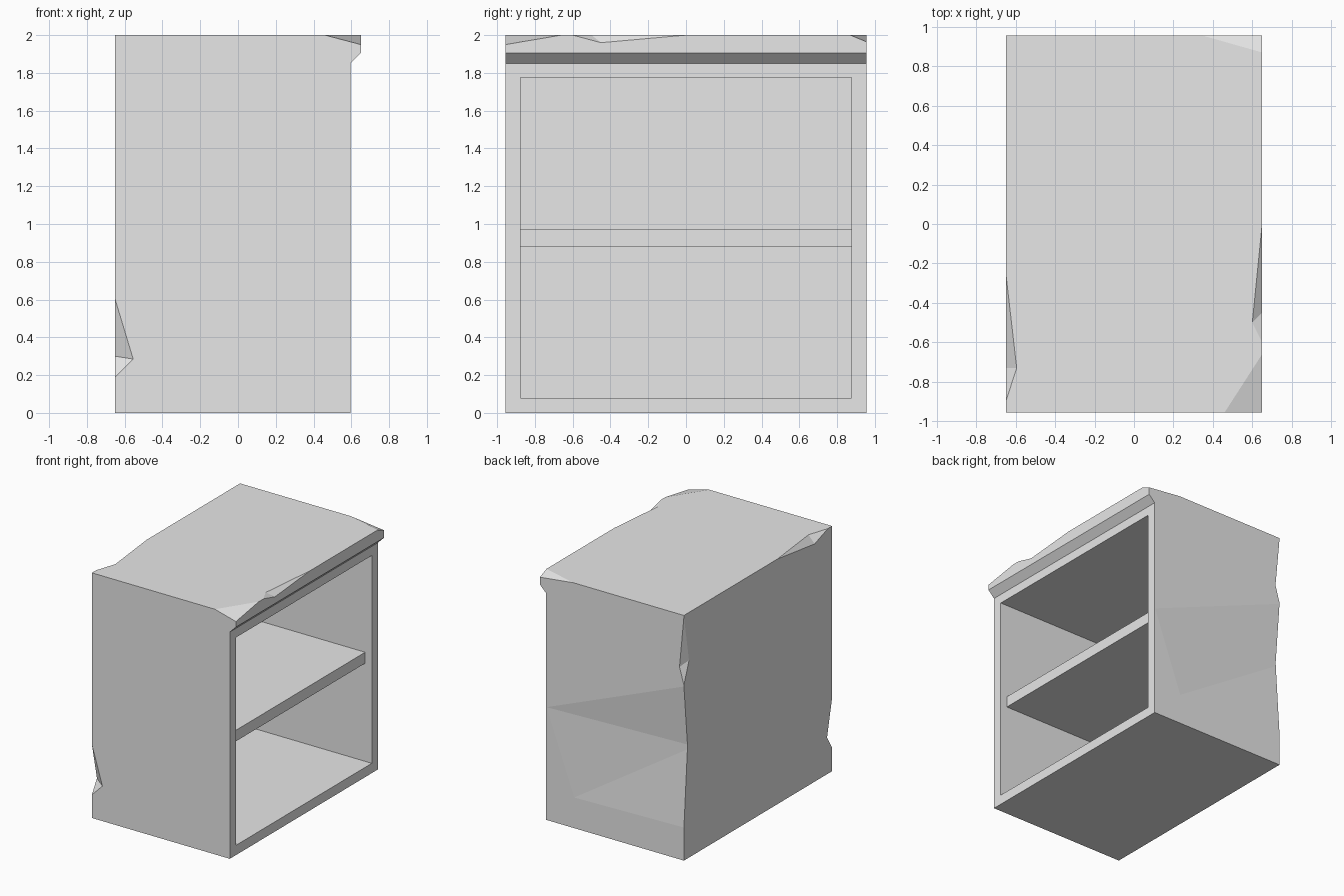
import bpy
import bmesh
from mathutils import Vector

if "Cube" in bpy.data.objects:
    bpy.data.objects.remove(bpy.data.objects["Cube"], do_unlink=True)

grey = bpy.data.materials.new("plain_grey")
grey.use_nodes = True
grey.diffuse_color = (0.8, 0.8, 0.8, 1)
grey.node_tree.nodes["Principled BSDF"].inputs["Base Color"].default_value = (0.8, 0.8, 0.8, 1)

BACK, FACE, LIP, SIDE, TOP = -0.65, 0.595, 0.65, 0.955, 2.0


def make_object(name, bm):
    bmesh.ops.recalc_face_normals(bm, faces=bm.faces)
    mesh = bpy.data.meshes.new(name)
    bm.to_mesh(mesh)
    bm.free()
    mesh.materials.append(grey)
    obj = bpy.data.objects.new(name, mesh)
    bpy.context.collection.objects.link(obj)
    return obj


def box(name, low, high):
    bm = bmesh.new()
    bmesh.ops.create_cube(bm, size=1)
    for v in bm.verts:
        v.co = [high[i] if v.co[i] > 0 else low[i] for i in range(3)]
    return make_object(name, bm)


def hull(name, points):
    bm = bmesh.new()
    for p in points:
        bm.verts.new(p)
    result = bmesh.ops.convex_hull(bm, input=bm.verts)
    loose = [g for g in result["geom_interior"] if isinstance(g, bmesh.types.BMVert)]
    bmesh.ops.delete(bm, geom=loose, context="VERTS")
    return make_object(name, bm)


def cut(target, cutter):
    cutter.hide_render = True
    mod = target.modifiers.new("cut", "BOOLEAN")
    mod.operation = "DIFFERENCE"
    mod.solver = "EXACT"
    mod.object = cutter
    bpy.context.view_layer.objects.active = target
    bpy.ops.object.modifier_apply(modifier=mod.name)
    bpy.data.objects.remove(cutter, do_unlink=True)


def edge_chip(target, start, end, a, b, stretch=0.5, extra=()):
    """Notch an edge from start to end, with its valley running from a to b."""
    start, end, a, b = map(Vector, (start, end, a, b))
    mid = (start + end) / 2
    outside = mid + (mid - (a + b) / 2).normalized() * 0.05
    along = (b - a) * stretch
    cut(target, hull("chip", [start, end, a - along, b + along, outside, *extra]))


def corner_chip(target, a, b, c, corner):
    """Slice off a corner along the plane through a, b and c."""
    a, b, c, corner = map(Vector, (a, b, c, corner))
    mid = (a + b + c) / 3
    big = [mid + (p - mid) * 3 for p in (a, b, c)]
    cut(target, hull("chip", big + [corner + (corner - mid) * 2]))


# Cabinet shell: profile with a lip over the open side
bm = bmesh.new()
profile = [(BACK, 0), (FACE, 0), (FACE, 1.85), (LIP, 1.905), (LIP, TOP), (BACK, TOP)]
face = bm.faces.new([bm.verts.new((x, -SIDE, z)) for x, z in profile])
grown = bmesh.ops.extrude_face_region(bm, geom=[face])["geom"]
bmesh.ops.translate(bm, vec=(0, 2 * SIDE, 0),
                    verts=[g for g in grown if isinstance(g, bmesh.types.BMVert)])
shell = make_object("cabinet_shell", bm)

# Open compartment
cut(shell, box("compartment", (-0.57, -0.875, 0.08), (0.8, 0.875, 1.775)))

# Chips along the lip, the rear top edge and the rear uprights
edge_chip(shell, (LIP, 0, TOP), (LIP, -0.6, TOP), (0.6, -0.5, TOP), (LIP, -0.45, 1.96))
edge_chip(shell, (BACK, -0.25, TOP), (BACK, -0.9, TOP),
          (-0.595, -0.73, TOP), (BACK, -0.73, 1.94))
edge_chip(shell, (BACK, -SIDE, 0.6), (BACK, -SIDE, 0.19),
          (-0.555, -SIDE, 0.285), (BACK, -0.89, 0.3))
edge_chip(shell, (BACK, SIDE, 1.99), (BACK, SIDE, 1.43),
          (-0.61, SIDE, 1.57), (BACK, 0.89, 1.61))

# Long shallow dent on the side
edge_chip(shell, (BACK, SIDE, 1.42), (BACK, SIDE, 0.27),
          (0.59, SIDE, 0.92), (BACK, 0.91, 0.93), 0.05, [(0.34, SIDE, 0.25)])

# Broken corners of the lip
corner_chip(shell, (LIP, -0.66, TOP), (0.46, -SIDE, TOP), (LIP, -SIDE, 1.95), (LIP, -SIDE, TOP))
corner_chip(shell, (LIP, 0.87, TOP), (0.35, SIDE, TOP), (LIP, SIDE, 1.965), (LIP, SIDE, TOP))

# Middle shelf, set back from the opening
box("shelf", (-0.58, -0.88, 0.88), (0.535, 0.88, 0.97))
